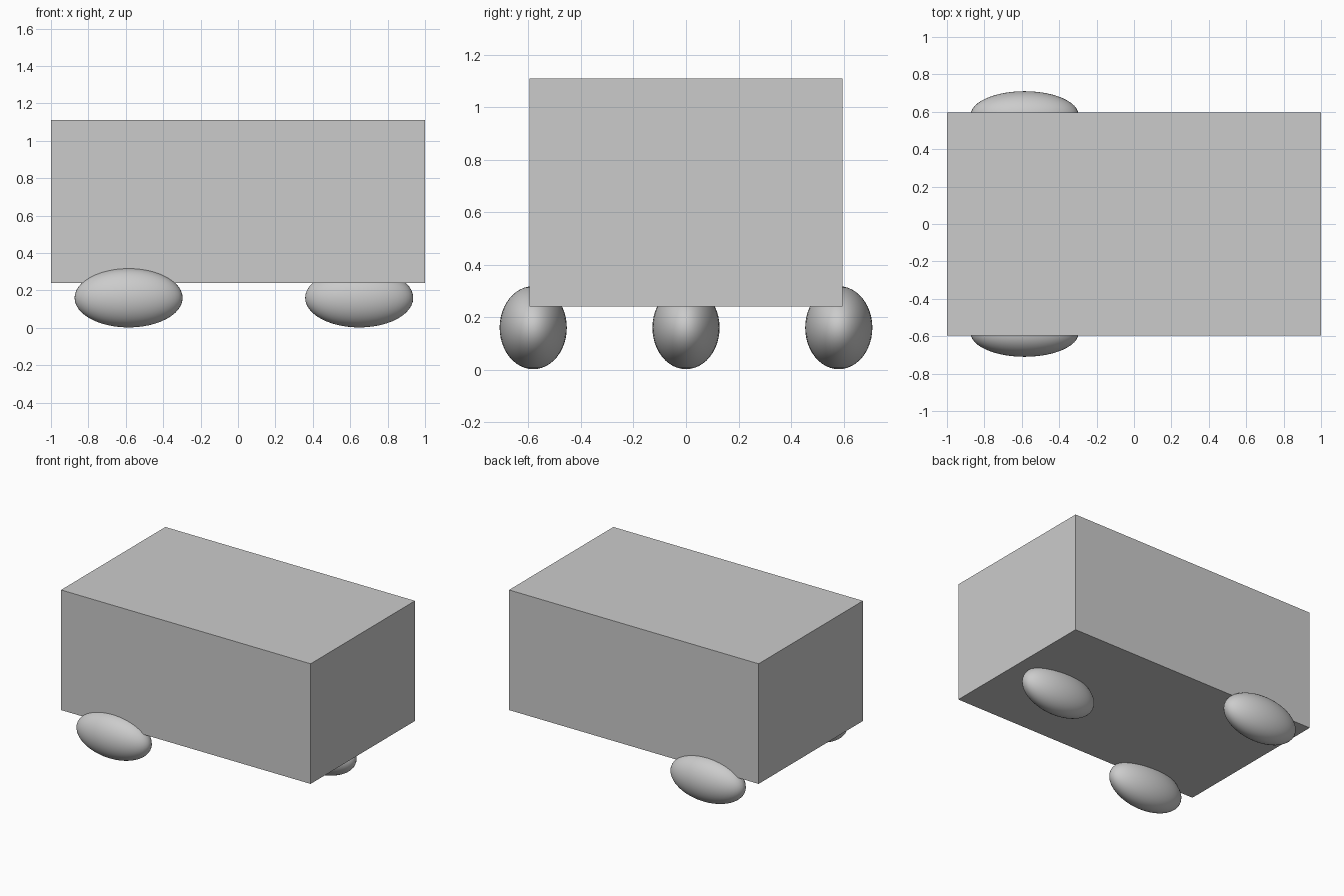
import bpy

if "Cube" in bpy.data.objects:
    bpy.data.objects.remove(bpy.data.objects["Cube"])


def body():
    # Plain closed box
    bpy.ops.mesh.primitive_cube_add(size=1, location=(0, 0, 0.675))
    box = bpy.context.object
    box.name = "body"
    box.scale = (2.0, 1.194, 0.87)
    bpy.ops.object.transform_apply(location=False, rotation=False, scale=True)


def wheel(name, x, y):
    # Smooth ellipsoid wheel, long in x and narrow in y
    bpy.ops.mesh.primitive_uv_sphere_add(segments=48, ring_count=24, radius=1,
                                         location=(x, y, 0.16))
    ball = bpy.context.object
    ball.name = name
    ball.scale = (0.289, 0.128, 0.158)
    bpy.ops.object.transform_apply(location=False, rotation=False, scale=True)
    bpy.ops.object.shade_smooth()


body()

# Two side wheels at one end, a single centred wheel at the other
for label, side in (("front", -1), ("back", 1)):
    wheel(label + "_side_wheel", -0.585, side * 0.582)
wheel("centre_wheel", 0.648, 0)
